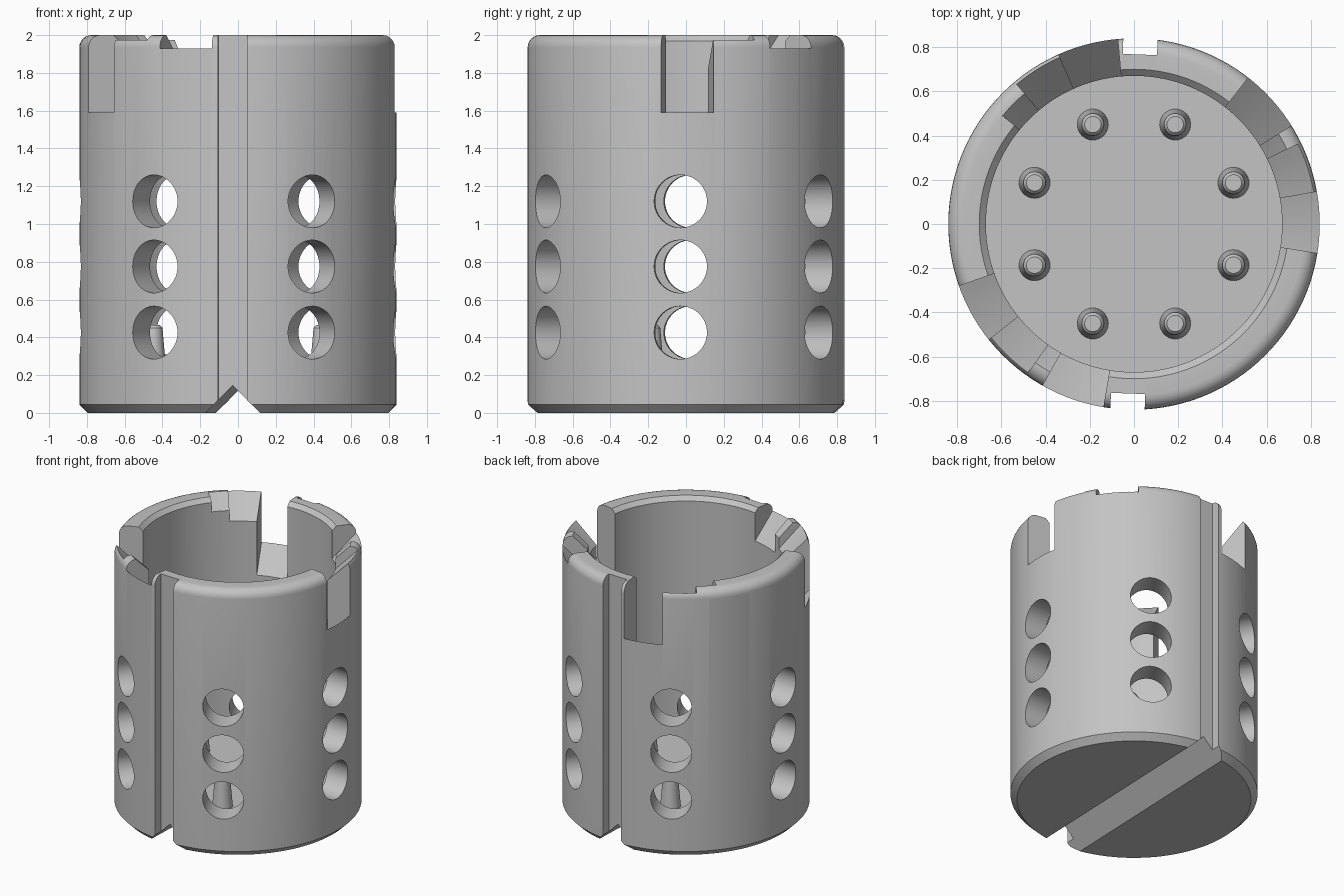
import bpy, bmesh
from math import radians, sin, cos, pi, sqrt
from mathutils import Matrix

cube = bpy.data.objects.get("Cube")
if cube:
    bpy.data.objects.remove(cube, do_unlink=True)

TURN = radians(-2)          # whole milling pattern sits slightly rotated
R_OUT, R_IN, FLOOR = 0.84, 0.67, 0.22

metal = bpy.data.materials.new("plain grey metal")
metal.use_nodes = True
grey = (0.55, 0.55, 0.55, 1)
metal.diffuse_color = grey
metal.node_tree.nodes["Principled BSDF"].inputs["Base Color"].default_value = grey


def make_object(name, bm):
    bmesh.ops.recalc_face_normals(bm, faces=bm.faces)
    mesh = bpy.data.meshes.new(name)
    bm.to_mesh(mesh)
    bm.free()
    mesh.materials.append(metal)
    obj = bpy.data.objects.new(name, mesh)
    bpy.context.collection.objects.link(obj)
    return obj


def lathe(bm, profile, steps):
    """Revolve an (r, z) profile whose ends lie on the axis."""
    verts = [bm.verts.new((r, 0, z)) for r, z in profile]
    edges = [bm.edges.new(pair) for pair in zip(verts, verts[1:])]
    bmesh.ops.spin(bm, geom=verts + edges, cent=(0, 0, 0), axis=(0, 0, 1),
                   angle=2 * pi, steps=steps, use_duplicate=False)
    bmesh.ops.remove_doubles(bm, verts=bm.verts, dist=1e-5)


def sector(bm, start, end, height):
    """Wedge-shaped cutter whose floor falls inward at 45 degrees."""
    section = [(0.55, height - 0.29), (0.95, height + 0.11), (0.95, 2.3), (0.55, 2.3)]
    steps = max(4, round((end - start) / 2.5))
    rings = []
    for i in range(steps + 1):
        a = radians(start + (end - start) * i / steps)
        rings.append([bm.verts.new((r * cos(a), r * sin(a), z)) for r, z in section])
    for p, q in zip(rings, rings[1:]):
        for i in range(4):
            j = (i + 1) % 4
            bm.faces.new((p[i], p[j], q[j], q[i]))
    bm.faces.new(rings[0])
    bm.faces.new(rings[-1])


def box(bm, size, matrix):
    bmesh.ops.create_cube(bm, size=1, matrix=matrix @ Matrix.Diagonal((*size, 1)))


def cut(target, bm):
    cutter = make_object("cutter", bm)
    cutter.hide_render = True
    mod = target.modifiers.new("cut", 'BOOLEAN')
    mod.operation, mod.solver, mod.object = 'DIFFERENCE', 'EXACT', cutter
    bpy.context.view_layer.update()
    graph = bpy.context.evaluated_depsgraph_get()
    mesh = bpy.data.meshes.new_from_object(target.evaluated_get(graph))
    target.modifiers.clear()
    target.data = mesh
    bpy.data.objects.remove(cutter, do_unlink=True)


def smooth(obj, angle):
    bpy.ops.object.select_all(action='DESELECT')
    obj.select_set(True)
    bpy.context.view_layer.objects.active = obj
    bpy.ops.object.shade_smooth_by_angle(angle=radians(angle))


# Hollow cup: chamfered foot, rounded outer rim, small inner lip chamfer
FILLET = 0.065
rim = [(R_OUT - FILLET + FILLET * cos(a), 2 - FILLET + FILLET * sin(a))
       for a in (radians(15 * i) for i in range(7))]
profile = [(0, 0), (R_OUT - 0.045, 0), (R_OUT, 0.045)] + rim
profile += [(R_IN + 0.03, 2), (R_IN, 1.97), (R_IN, FLOOR), (0, FLOOR)]
bm = bmesh.new()
lathe(bm, profile, 120)
cup = make_object("cup_body", bm)

# Three stacked rows of six round side holes
bm = bmesh.new()
for k in range(6):
    for z in (0.425, 0.775, 1.12):
        m = (Matrix.Rotation(TURN + k * pi / 3, 4, 'Z')
             @ Matrix.Translation((0.76, 0, z)) @ Matrix.Rotation(pi / 2, 4, 'Y'))
        bmesh.ops.create_cone(bm, cap_ends=True, segments=48, radius1=0.14,
                              radius2=0.14, depth=0.44, matrix=m)
cut(cup, bm)

# Vertical keyways front and back
bm = bmesh.new()
for k in (-1, 1):
    turn = Matrix.Rotation(TURN + k * pi / 2, 4, 'Z')
    box(bm, (0.2, 0.155, 3), turn @ Matrix.Translation((0.867, 0, 1)))
cut(cup, bm)

# V groove across the underside
bm = bmesh.new()
side = 0.145 * sqrt(2)
box(bm, (side, 3, side), Matrix.Rotation(TURN, 4, 'Z') @ Matrix.Rotation(pi / 4, 4, 'Y'))
cut(cup, bm)

# Stepped rim notches: deep slot, shallow ledge, raised step, end ledge
for start, end, height in ((-9.5, 9.5, 1.59), (0, 25.5, 1.99),
                           (20, 36, 2.07), (31.5, 51.5, 1.93)):
    bm = bmesh.new()
    for base in (0.5, 104.5, 209):
        sector(bm, base + start, base + end, height)
    cut(cup, bm)
cup.name = "cup_body"
smooth(cup, 25)

# Ring of eight tapered pegs on the inner floor
for k in range(8):
    bm = bmesh.new()
    lathe(bm, [(0, FLOOR - 0.02), (0.072, FLOOR - 0.02), (0.05, 0.45),
               (0.037, 0.465), (0, 0.465)], 32)
    peg = make_object("floor_peg_%d" % (k + 1), bm)
    a = radians(22.5 + 45 * k)
    peg.location = (0.487 * cos(a), 0.487 * sin(a), 0)
    smooth(peg, 30)
